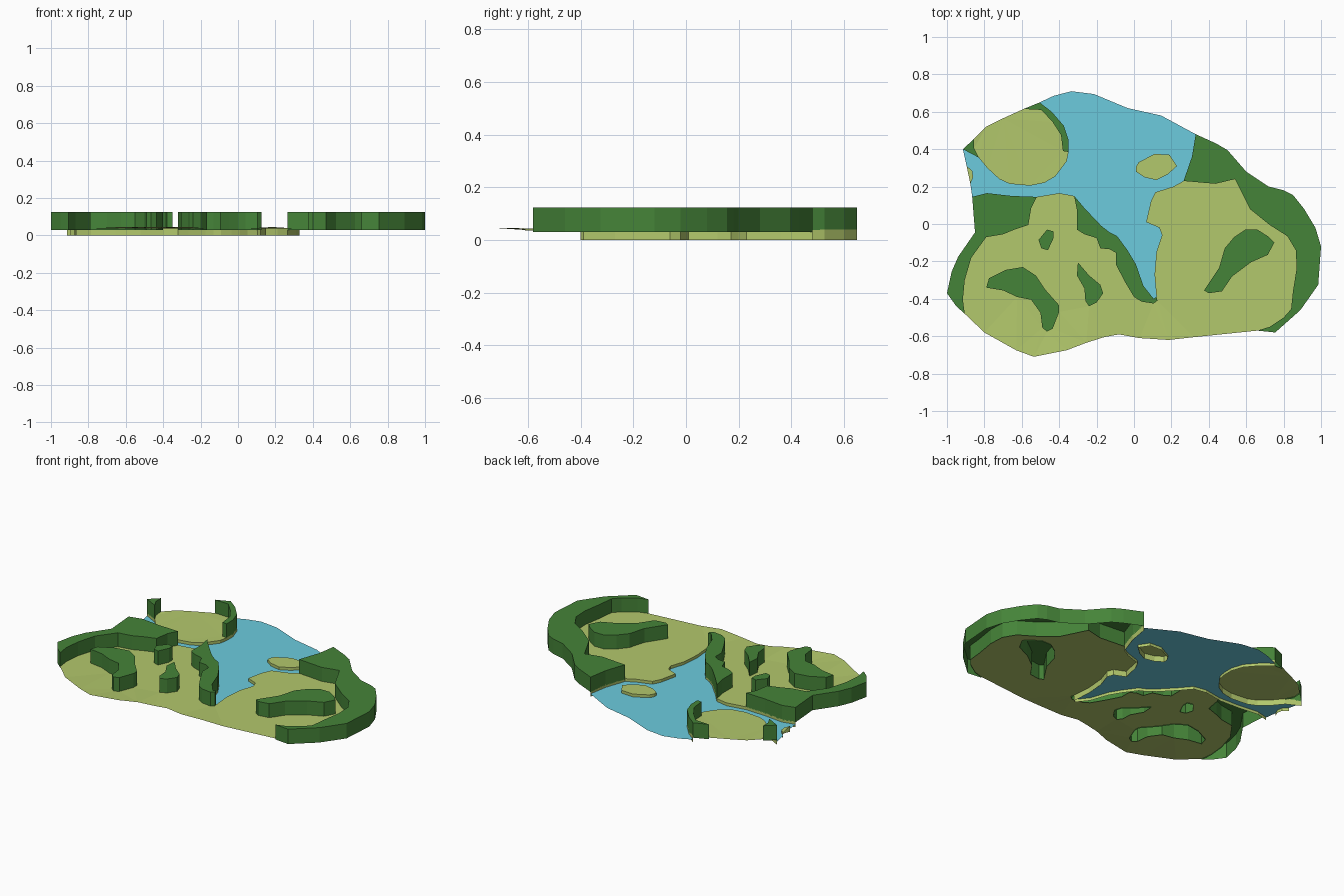
import bpy, bmesh

if "Cube" in bpy.data.objects:
    bpy.data.objects.remove(bpy.data.objects["Cube"])

WATER_Z, LAND_Z, FOREST_LOW, FOREST_TOP = 0.018, 0.036, 0.03, 0.124


def pts(*n):
    """Pairs of hundredths -> 2D points."""
    return [(n[i] / 100, n[i + 1] / 100) for i in range(0, len(n), 2)]


def material(name, rgb):
    m = bpy.data.materials.new(name)
    m.diffuse_color = (*rgb, 1)
    m.use_nodes = True
    m.node_tree.nodes["Principled BSDF"].inputs["Base Color"].default_value = m.diffuse_color
    return m


GRASS = material("grass", (0.45, 0.58, 0.15))
TREES = material("trees", (0.06, 0.23, 0.04))
WATER = material("water", (0.15, 0.60, 0.73))


def land_height(x, y):
    return LAND_Z + (0.009 if y < -0.62 else 0.004 if y > 0.45 else 0)


def finish(bm, name, mat):
    me = bpy.data.meshes.new(name)
    bm.to_mesh(me)
    bm.free()
    ob = bpy.data.objects.new(name, me)
    bpy.context.collection.objects.link(ob)
    me.materials.append(mat)


def fill(bm, loops):
    """Fill closed loops (outline plus holes) with triangles facing up."""
    edges = []
    for loop in loops:
        clean = [p for i, p in enumerate(loop) if p != loop[i - 1]]
        vs = [bm.verts.new((x, y, 0)) for x, y in clean]
        edges += [bm.edges.new((v, vs[i - 1])) for i, v in enumerate(vs)]
    bmesh.ops.triangle_fill(bm, use_beauty=True, edges=edges, normal=(0, 0, 1))
    for f in bm.faces:
        f.normal_update()
        if f.normal.z < 0:
            f.normal_flip()


def sheet(name, mat, loops, height, banks=()):
    """Open sheet, with bank walls hanging down to z = 0 along the shores."""
    bm = bmesh.new()
    fill(bm, loops)
    for v in bm.verts:
        v.co.z = height(v.co.x, v.co.y)
    for line in banks:
        top = [bm.verts.new((x, y, height(x, y))) for x, y in line]
        low = [bm.verts.new((x, y, 0)) for x, y in line]
        for i in range(len(line) - 1):
            bm.faces.new((low[i], low[i + 1], top[i + 1], top[i]))
    finish(bm, name, mat)


def forest(name, outline):
    """Block of trees: flat top and walls, open below."""
    bm = bmesh.new()
    fill(bm, [outline])
    for v in bm.verts:
        v.co.z = FOREST_TOP
    rim = [e for e in bm.edges if e.is_boundary]
    new = bmesh.ops.extrude_edge_only(bm, edges=rim)["geom"]
    for v in new:
        if isinstance(v, bmesh.types.BMVert):
            v.co.z = FOREST_LOW
    bmesh.ops.recalc_face_normals(bm, faces=bm.faces)
    top = max(bm.faces, key=lambda f: abs(f.normal.z))
    if top.normal.z < 0:
        bmesh.ops.reverse_faces(bm, faces=bm.faces)
    finish(bm, name, TREES)


# East forest: border, inner edge (south to north), shore edge
east_out = pts(33, 48, 44, 43, 50, 39.5, 60, 28, 72, 20, 80, 18, 85, 15.5, 91, 8, 97, -2,
               100, -12, 98.5, -32.5, 89, -46, 75.5, -58, 66, -57)
east_in = pts(66, -57, 72.5, -55, 80, -50, 84, -45.5, 85, -36, 87, -23.5, 86.5, -14,
              82, -6.5, 72.5, -.5, 62, 8, 54, 24, 43.5, 21.5, 26.5, 23)
east_tip = pts(26.5, 23, 31, 36, 32, 42, 33, 48)
# River: east bank (south to north), west bank (north to south), west forest edge
river_e = pts(12, -39, 11, -27, 12, -15, 15, -6, 13.5, -2, 6.5, 1, 9, 12, 11.5, 17,
              21, 20, 26.5, 23)
river_w = pts(-32, 15, -26.5, 8.5, -17.5, -1, -13, -4.5, -9, -6.5, -3.5, -14, 1, -21.5,
              5, -33, 10.5, -40, 12, -39)
river_in = pts(-32, 15, -30.5, 7.5, -30.5, -3, -26.5, -5.5, -20, -7.5, -18, -13, -13, -13.5,
               -9.5, -15.5, -9.5, -22, -4.5, -31.5, 0, -39, 4, -41.5, 10.5, -42.5, 12.5, -41, 12, -39)
# West forest: shore, border, inner edge
shore_w = pts(-86.5, 14.5, -78.5, 16.5, -65.5, 15, -52, 14.5)
shore_n = pts(-52, 14.5, -40, 16.5, -32, 15)
west_out = pts(-86.5, 14.5, -85, -4.5, -94, -17.5, -97.5, -25.5, -100, -37, -95, -44, -90.5, -48)
west_in = pts(-90.5, -48, -91.5, -40.5, -90.5, -30, -87, -18, -79, -7, -70, -5.5, -64, -3,
              -56.5, -.5, -55, 8.5, -52, 14.5)
south = pts(66, -57, 32, -60.5, 18.5, -62, 3, -61, -8, -59, -16, -60.5, -25.5, -63.5,
            -36, -67.5, -53.5, -71, -63, -67.5, -80, -58, -90.5, -48)
# Northwest land: forest shore and inner edge, open shore, corner forest, border
nw_trees = pts(-50.5, 65, -44, 60, -37.5, 52.5, -35, 45, -35, 38.5)
nw_in = pts(-59, 61.5, -49.5, 61, -43.5, 54.5, -39, 47.5, -38, 39, -35, 38.5)
nw_shore = pts(-35, 38.5, -36, 33.5, -42, 25.5, -48, 22, -55.5, 20.5, -66.5, 21.5,
               -72, 24, -78.5, 30, -83, 35.5)
corner = pts(-83, 35.5, -91.5, 40)
corner_in = pts(-83, 35.5, -85.5, 40.5, -85.5, 45.5)
nw_border = pts(-85.5, 45.5, -79, 52, -70, 56.5, -59, 61.5)
# Islands and north water border
island = pts(1, 28, 1, 30.5, 2.5, 33, 11, 37.5, 19, 37, 23, 31, 18, 26.5, 12, 23.5, 5.5, 25)
islet = pts(-89.5, 31, -86.5, 28.5, -86, 25, -87.5, 21.5)
north = pts(33, 48, 14.5, 58, -3.5, 62, -9.5, 64.5, -21.5, 69.5, -33.5, 71, -43, 68.5, -50.5, 65)

# Woods standing inside the land
woods = [
    pts(75, -10, 71.5, -6.5, 66, -3, 59.5, -3, 53.5, -7, 48.5, -13, 45.5, -23.5, 37.5, -35.5,
        40, -37, 47, -36, 52.5, -28, 62.5, -20.5, 71.5, -16.5),
    pts(-46.5, -3, -43, -4, -43, -7.5, -46, -14, -49.5, -13, -51, -8.5),
    pts(-30, -20.5, -24, -27.5, -18, -32.5, -16.5, -37, -20, -42, -24, -44, -26, -41,
        -26.5, -34.5, -30.5, -27.5),
    pts(-79, -34, -77.5, -29, -68.5, -24.5, -59.5, -23, -52.5, -27.5, -47.5, -35, -40, -43.5,
        -40, -47, -43.5, -56, -46.5, -57.5, -49, -55.5, -50, -47.5, -55, -40.5, -62.5, -39,
        -70, -35.5),
]

# Land sheets with banks
main = shore_n + river_in + river_e + east_in[::-1] + south + west_in
sheet("main_land", GRASS, [main] + woods, land_height,
      [shore_w + shore_n[1:] + river_w[1:] + river_e[1:] + east_tip[1:]])
sheet("northwest_land", GRASS, [nw_in + nw_shore + corner_in + nw_border], land_height,
      [nw_trees + nw_shore[1:] + corner[1:]])
sheet("island", GRASS, [island], land_height, [island + island[:1]])
sheet("islet", GRASS, [islet], land_height, [islet])

# Water sheet with a hole for the island
sheet("water", WATER,
      [north + nw_trees + nw_shore + corner + islet + shore_w + shore_n + river_w + river_e + east_tip[:-1],
       island], lambda x, y: WATER_Z)

# Forests
forest("east_forest", east_out + east_in[1:] + east_tip[1:-1])
forest("river_forest", river_w + river_in[::-1][1:-1])
forest("west_forest", west_out + west_in[1:] + shore_w[::-1][1:-1])
forest("north_forest", nw_trees + nw_in[::-1][1:])
forest("corner_forest", corner_in + corner[1:])
for i, w in enumerate(woods):
    forest(f"wood_{i + 1}", w)
